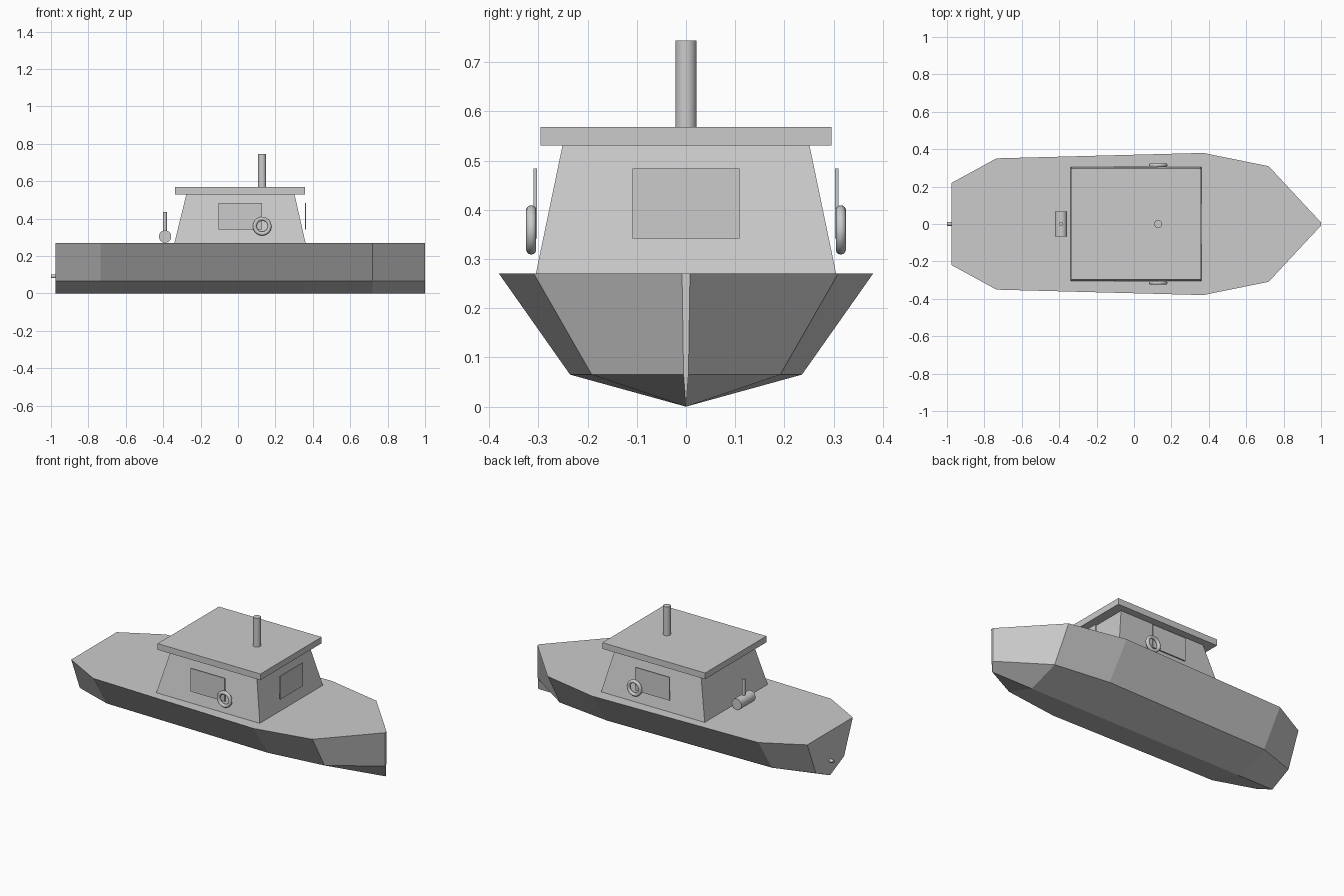
import bpy
import bmesh
from math import radians
from mathutils import Matrix

cube = bpy.data.objects.get("Cube")
if cube:
    bpy.data.objects.remove(cube, do_unlink=True)

# Single plain paint
paint = bpy.data.materials.new("light_grey")
paint.use_nodes = True
grey = (0.6, 0.6, 0.6, 1)
paint.diffuse_color = grey
paint.node_tree.nodes["Principled BSDF"].inputs["Base Color"].default_value = grey

DECK, CHINE = 0.27, 0.065


def add_object(name, bm):
    bmesh.ops.recalc_face_normals(bm, faces=bm.faces)
    mesh = bpy.data.meshes.new(name)
    bm.to_mesh(mesh)
    bm.free()
    mesh.materials.append(paint)
    obj = bpy.data.objects.new(name, mesh)
    bpy.context.collection.objects.link(obj)
    return obj


def loft(name, sections):
    """Skin a row of matching closed sections and cap both ends."""
    bm = bmesh.new()
    rings = [[bm.verts.new(p) for p in s] for s in sections]
    n = len(rings[0])
    for a, b in zip(rings, rings[1:]):
        for i in range(n):
            j = (i + 1) % n
            bm.faces.new((a[i], a[j], b[j], b[i]))
    bm.faces.new(rings[0])
    bm.faces.new(rings[-1])
    return add_object(name, bm)


def rectangle(x0, x1, y, z):
    return [(x0, -y, z), (x1, -y, z), (x1, y, z), (x0, y, z)]


def box(name, size, center):
    bm = bmesh.new()
    bmesh.ops.create_cube(bm, size=1, matrix=Matrix.Translation(center) @ Matrix.Diagonal((*size, 1)))
    return add_object(name, bm)


def smooth(obj):
    bpy.ops.object.select_all(action="DESELECT")
    obj.select_set(True)
    bpy.context.view_layer.objects.active = obj
    bpy.ops.object.shade_smooth_by_angle(angle=radians(40))


def cylinder(name, radius, length, center, axis="Z"):
    turn = {"X": Matrix.Rotation(radians(90), 4, "Y"),
            "Y": Matrix.Rotation(radians(90), 4, "X"),
            "Z": Matrix.Identity(4)}[axis]
    bm = bmesh.new()
    bmesh.ops.create_cone(bm, cap_ends=True, segments=32, radius1=radius, radius2=radius,
                          depth=length, matrix=Matrix.Translation(center) @ turn)
    smooth(add_object(name, bm))


# Hull: hard-chined stations from transom to stem, given as (x, half beam)
stations = [(-0.975, 0.22), (-0.735, 0.351), (0.37, 0.38), (0.72, 0.309), (1.0, 0.008)]
loft("hull", [[(x, -w, DECK), (x, -0.62 * w, CHINE), (x, 0, 0),
               (x, 0.62 * w, CHINE), (x, w, DECK)] for x, w in stations])

# Tapered cabin and its overhanging roof
loft("cabin", [rectangle(-0.34, 0.361, 0.305, DECK), rectangle(-0.275, 0.301, 0.25, 0.535)])
box("roof", (0.696, 0.592, 0.038), (0.011, 0, 0.549))

# Upright window plates on the front and both sides
box("front_window", (0.007, 0.218, 0.142), (0.361, 0, 0.413))
for side, label in ((1, "left"), (-1, "right")):
    box(f"{label}_window", (0.232, 0.007, 0.142), (0.011, side * 0.306, 0.413))

    # Life ring hung against each window
    bpy.ops.mesh.primitive_torus_add(location=(0.129, side * 0.3145, 0.359),
                                     rotation=(radians(90), 0, 0), major_radius=0.0395,
                                     minor_radius=0.0105, major_segments=40, minor_segments=14)
    ring = bpy.context.object
    ring.name = f"{label}_life_ring"
    ring.data.materials.append(paint)
    smooth(ring)

# Funnel, deck winch with its post, and the propeller shaft
cylinder("funnel", 0.0215, 0.19, (0.129, 0, 0.649))
cylinder("winch_drum", 0.033, 0.136, (-0.39, 0, 0.304), "Y")
cylinder("winch_post", 0.01, 0.125, (-0.39, 0, 0.3725))
cylinder("propeller_shaft", 0.01, 0.04, (-0.98, 0, 0.091), "X")
